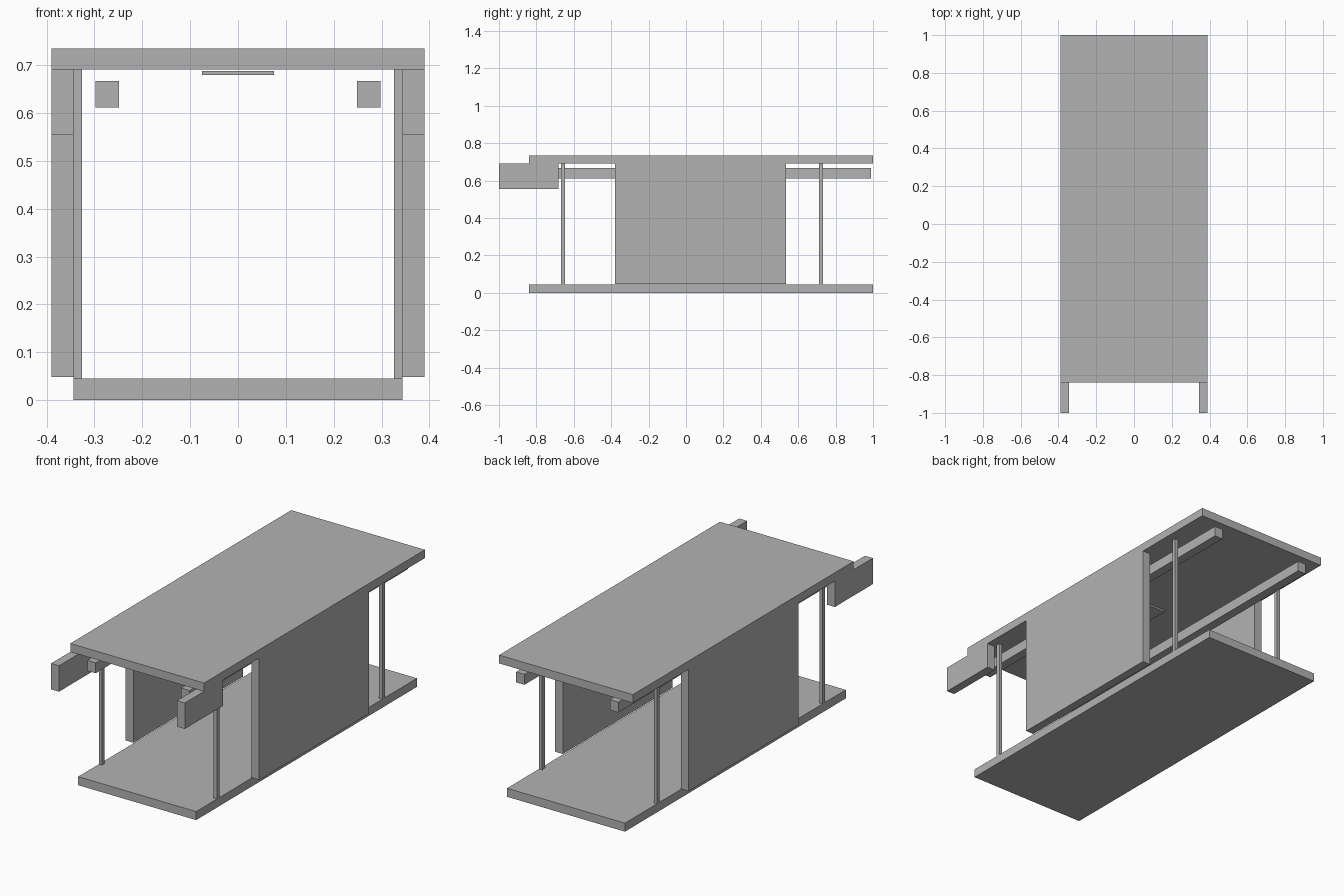
import bpy

cube = bpy.data.objects.get("Cube")
if cube:
    bpy.data.objects.remove(cube, do_unlink=True)

grey = bpy.data.materials.new("plain grey")
grey.use_nodes = True
colour = (0.45, 0.45, 0.45, 1)
grey.diffuse_color = colour
for node in grey.node_tree.nodes:
    if node.type == 'BSDF_PRINCIPLED':
        node.inputs["Base Color"].default_value = colour


def box(name, x, y, z):
    """Box from (low, high) ranges on each axis."""
    ranges = (x, y, z)
    bpy.ops.mesh.primitive_cube_add(size=1, location=[(a + b) / 2 for a, b in ranges])
    ob = bpy.context.object
    ob.name = name
    ob.scale = [b - a for a, b in ranges]
    bpy.ops.object.transform_apply(location=False, rotation=False, scale=True)
    ob.data.materials.append(grey)
    return ob


def pair(name, x, y, z):
    """Matching boxes on the left (+x) and right (-x) sides."""
    box("left_" + name, x, y, z)
    box("right_" + name, (-x[1], -x[0]), y, z)


LENGTH = (-0.84, 1.0)
FLOOR_TOP, ROOF_BASE, ROOF_TOP = 0.045, 0.691, 0.735
INNER, OUTER = 0.344, 0.39

# Floor and roof slabs
box("floor", (-INNER, INNER), LENGTH, (0, FLOOR_TOP))
box("roof", (-OUTER, OUTER), LENGTH, (ROOF_BASE, ROOF_TOP))

# Side walls and the arms reaching out at the front
pair("wall", (INNER, OUTER), (-0.38, 0.535), (0.048, ROOF_BASE))
pair("front_arm", (INNER, OUTER), (-1.0, -0.683), (0.554, ROOF_BASE))

# Slim corner posts
for end, y in (("front", -0.657), ("back", 0.722)):
    pair(end + "_post", (0.326, INNER), (y - 0.011, y + 0.011), (FLOOR_TOP, ROOF_BASE))

# Long rails and flat panel under the roof
pair("rail", (0.249, 0.298), (-0.83, 0.99), (0.612, 0.667))
box("ceiling_panel", (-0.075, 0.075), (0.0, 0.15), (0.679, 0.688))
